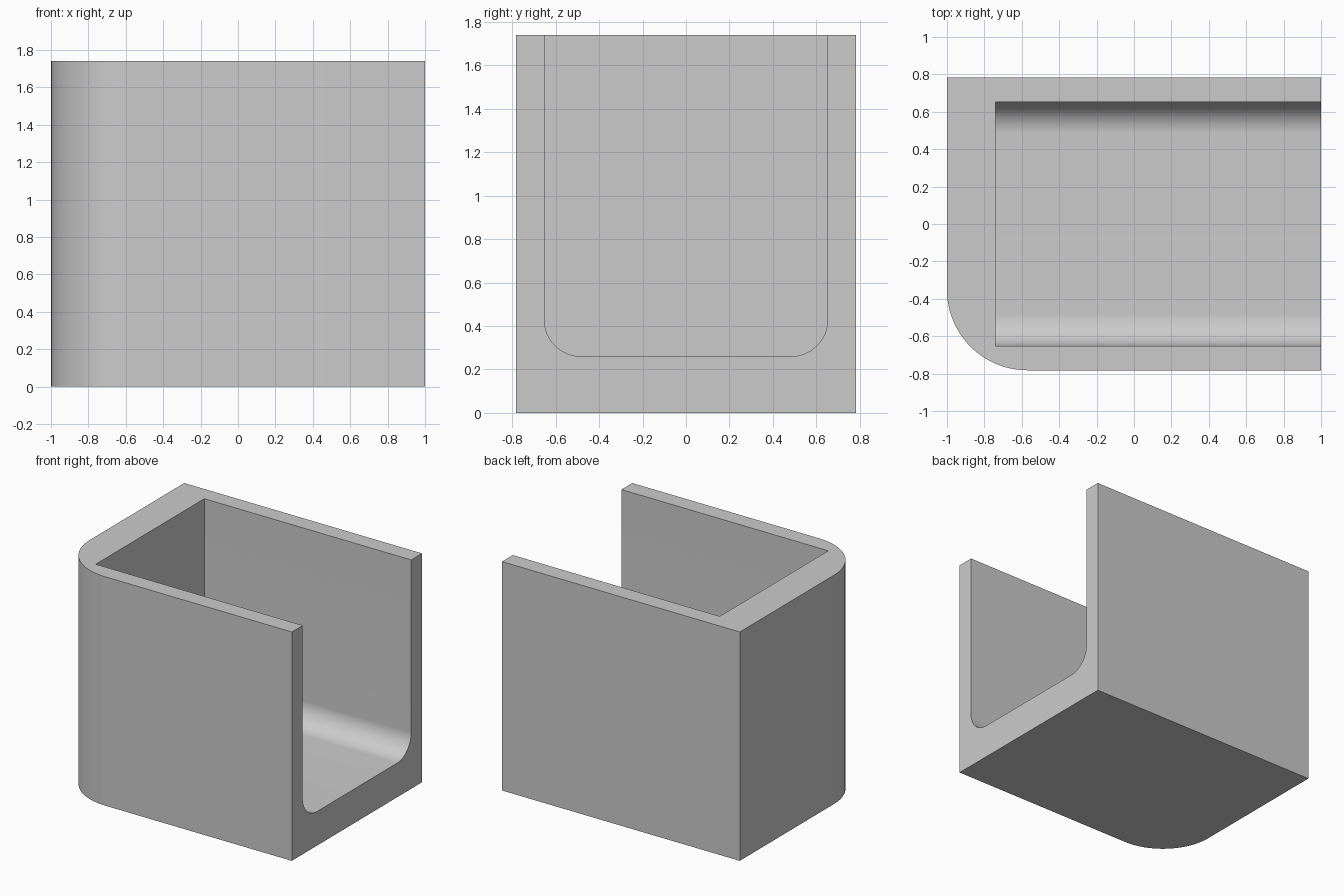
import bpy, bmesh
from math import cos, sin, pi, radians
from mathutils import Vector

cube = bpy.data.objects.get("Cube")
if cube:
    bpy.data.objects.remove(cube, do_unlink=True)

HALF_X, HALF_Y, HEIGHT = 1.0, 0.782, 1.74
CORNER = 0.43                      # rounded outer corner
BACK, INNER_Y, FLOOR = -0.74, 0.652, 0.26
FILLET = 0.17                      # rounded trough edges

grey = bpy.data.materials.new("light_grey")
grey.use_nodes = True
colour = (0.6, 0.6, 0.6, 1)
grey.diffuse_color = colour
grey.node_tree.nodes["Principled BSDF"].inputs["Base Color"].default_value = colour


def arc(cx, cy, r, start, steps=24):
    """Quarter circle, counter-clockwise from the start angle."""
    angles = [start + pi / 2 * i / steps for i in range(steps + 1)]
    return [(cx + r * cos(a), cy + r * sin(a)) for a in angles]


def prism(name, points, direction):
    """Extrude a closed profile of 3D points along a direction."""
    bm = bmesh.new()
    face = bm.faces.new([bm.verts.new(p) for p in points])
    result = bmesh.ops.extrude_face_region(bm, geom=[face], use_keep_orig=True)
    moved = [v for v in result["geom"] if isinstance(v, bmesh.types.BMVert)]
    bmesh.ops.translate(bm, verts=moved, vec=Vector(direction))
    bmesh.ops.recalc_face_normals(bm, faces=bm.faces)
    mesh = bpy.data.meshes.new(name)
    bm.to_mesh(mesh)
    bm.free()
    mesh.materials.append(grey)
    obj = bpy.data.objects.new(name, mesh)
    bpy.context.collection.objects.link(obj)
    return obj


# Block with one rounded vertical corner
plan = arc(CORNER - HALF_X, CORNER - HALF_Y, CORNER, pi)
plan += [(HALF_X, -HALF_Y), (HALF_X, HALF_Y), (-HALF_X, HALF_Y)]
body = prism("open_holder", [(x, y, 0) for x, y in plan], (0, 0, HEIGHT))

# Trough cutter, open at the top and at the +x end
top = HEIGHT + 0.2
section = arc(FILLET - INNER_Y, FLOOR + FILLET, FILLET, pi)
section += arc(INNER_Y - FILLET, FLOOR + FILLET, FILLET, 1.5 * pi)
section += [(INNER_Y, top), (-INNER_Y, top)]
cutter = prism("trough_cutter", [(BACK, y, z) for y, z in section], (HALF_X - BACK + 0.2, 0, 0))

# Cut the trough, then discard the cutter
cut = body.modifiers.new("trough", "BOOLEAN")
cut.operation = "DIFFERENCE"
cut.solver = "EXACT"
cut.object = cutter
bpy.ops.object.select_all(action="DESELECT")
body.select_set(True)
bpy.context.view_layer.objects.active = body
bpy.ops.object.modifier_apply(modifier=cut.name)
bpy.data.objects.remove(cutter, do_unlink=True)

bpy.ops.object.shade_smooth_by_angle(angle=radians(30))
